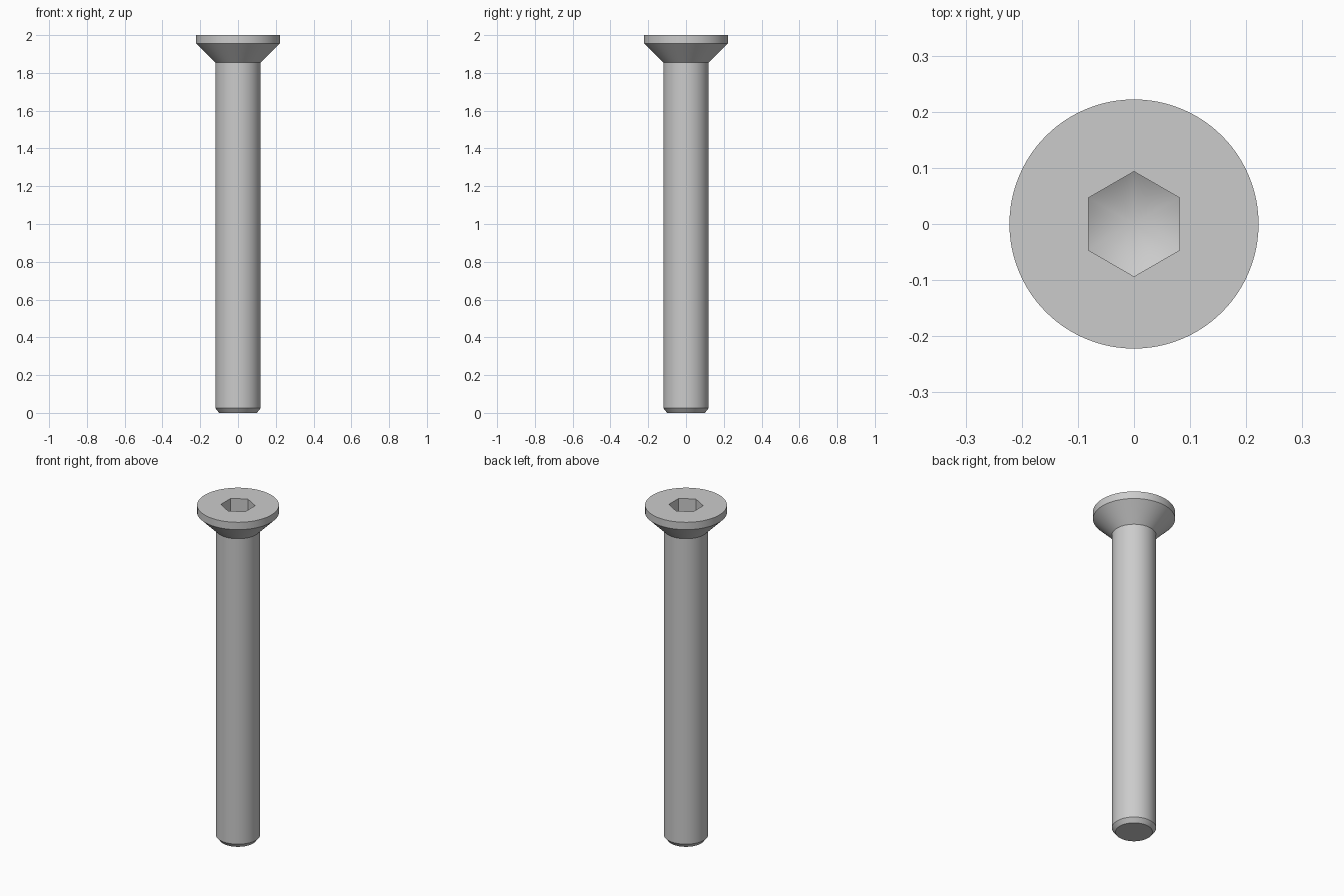
import bpy, bmesh, math

cube = bpy.data.objects.get("Cube")
if cube:
    bpy.data.objects.remove(cube, do_unlink=True)

SIDES = 96            # multiple of six, so the hexagon corners land on points
HEX_APOTHEM = 0.081
SOCKET_TIP = 1.85     # bottom of the drilled cone
CONE_SLOPE = math.tan(math.radians(30))

steel = bpy.data.materials.new("steel_grey")
colour = (0.6, 0.6, 0.6, 1)
steel.diffuse_color = colour
steel.use_nodes = True
steel.node_tree.nodes["Principled BSDF"].inputs["Base Color"].default_value = colour


def hex_radius(angle):
    """Distance to the hexagon outline, with flats facing +x and -x."""
    sector = math.pi / 3
    offset = (angle + sector / 2) % sector - sector / 2
    return HEX_APOTHEM / math.cos(offset)


def ring(bm, radius, height):
    """Ring of points; radius is a function of angle, height of radius."""
    points = []
    for i in range(SIDES):
        a = math.tau * i / SIDES
        r = radius(a)
        points.append(bm.verts.new((r * math.cos(a), r * math.sin(a), height(r))))
    return points


bm = bmesh.new()

# Hexagonal socket: drilled cone floor and straight walls
rings = [ring(bm, hex_radius, lambda r: SOCKET_TIP + r * CONE_SLOPE),
         ring(bm, hex_radius, lambda r: 2)]

# Head rim, countersink, shank and end chamfer
for r, z in [(0.222, 2), (0.222, 1.956), (0.12, 1.854), (0.12, 0.025), (0.1, 0)]:
    rings.append(ring(bm, lambda a: r, lambda _: z))

# Skin between the rings
for upper, lower in zip(rings, rings[1:]):
    for i in range(SIDES):
        j = (i + 1) % SIDES
        bm.faces.new((upper[i], lower[i], lower[j], upper[j]))

# Cone floor of the socket and flat end of the shank
tip = bm.verts.new((0, 0, SOCKET_TIP))
for i in range(SIDES):
    bm.faces.new((tip, rings[0][i], rings[0][(i + 1) % SIDES]))
bm.faces.new(rings[-1])
bmesh.ops.recalc_face_normals(bm, faces=bm.faces[:])

mesh = bpy.data.meshes.new("countersunk_screw")
bm.to_mesh(mesh)
bm.free()
mesh.materials.append(steel)
screw = bpy.data.objects.new("countersunk_screw", mesh)
bpy.context.collection.objects.link(screw)

# Smooth round faces, sharp edges
bpy.ops.object.select_all(action="DESELECT")
screw.select_set(True)
bpy.context.view_layer.objects.active = screw
bpy.ops.object.shade_smooth_by_angle(angle=math.radians(30))
